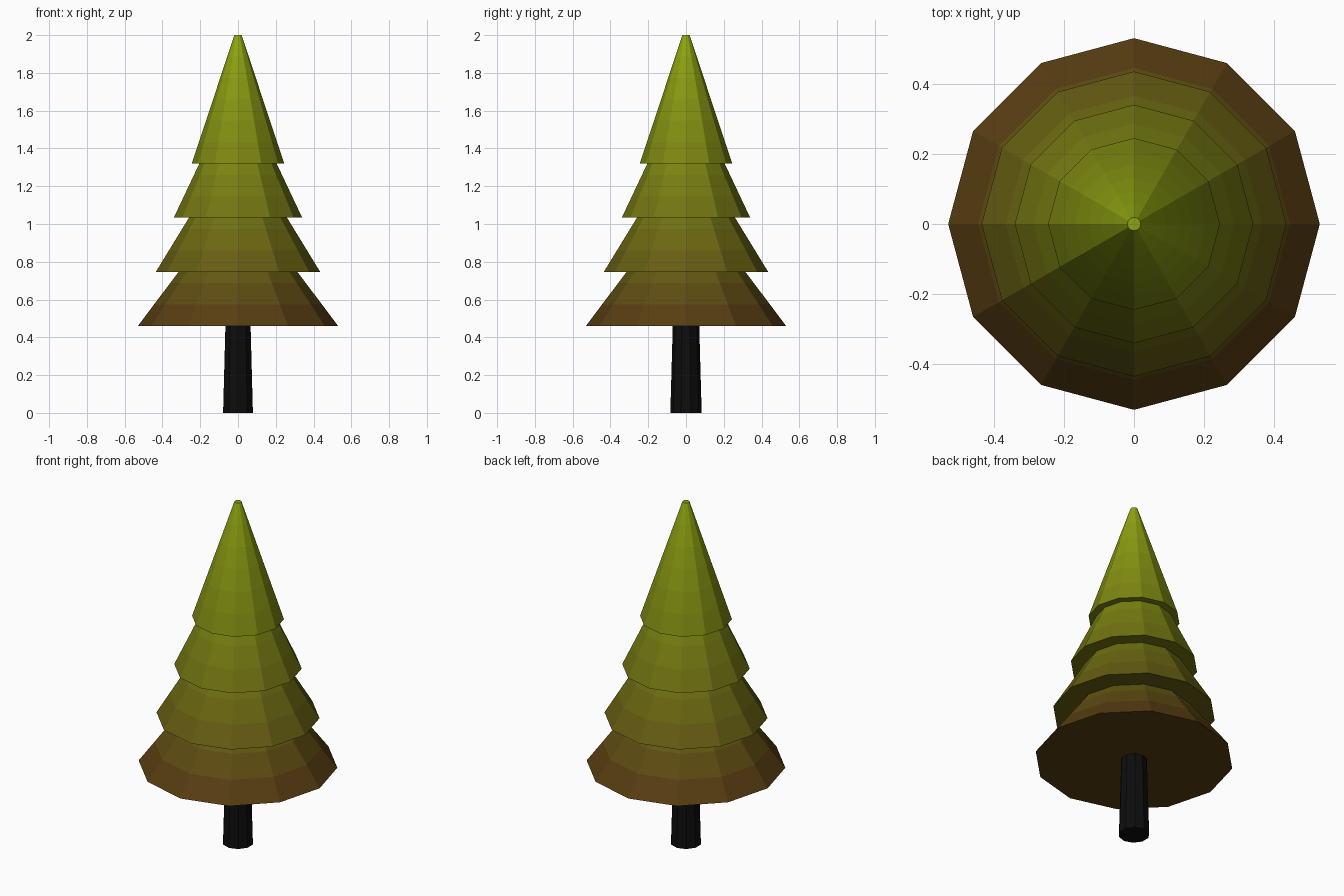
import bpy
from math import cos, sin, pi

if "Cube" in bpy.data.objects:
    bpy.data.objects.remove(bpy.data.objects["Cube"])

TOP_COLOUR = (0.28, 0.38, 0.005)
LOW_COLOUR = (0.09, 0.034, 0.006)
LOW_Z, TOP_Z = 0.46, 2.0


def material(name, colour):
    mat = bpy.data.materials.new(name)
    mat.diffuse_color = (*colour, 1)
    mat.use_nodes = True
    mat.node_tree.nodes["Principled BSDF"].inputs["Base Color"].default_value = mat.diffuse_color
    return mat


def height_colour(z):
    t = (z - LOW_Z) / (TOP_Z - LOW_Z)
    return [a + (b - a) * t for a, b in zip(LOW_COLOUR, TOP_COLOUR)]


def frustum(name, sides, z0, z1, r0, r1, bands=1, start=0.0):
    """Closed tapered prism, split into level bands for colouring."""
    verts, faces = [], []
    for i in range(bands + 1):
        t = i / bands
        r, z = r0 + (r1 - r0) * t, z0 + (z1 - z0) * t
        verts += [(r * cos(start + 2 * pi * k / sides),
                   r * sin(start + 2 * pi * k / sides), z) for k in range(sides)]
    for i in range(bands):
        for k in range(sides):
            a, b = i * sides + k, i * sides + (k + 1) % sides
            faces.append((a, b, b + sides, a + sides))
    faces.append(tuple(reversed(range(sides))))
    faces.append(tuple(range(bands * sides, (bands + 1) * sides)))
    mesh = bpy.data.meshes.new(name)
    mesh.from_pydata(verts, [], faces)
    obj = bpy.data.objects.new(name, mesh)
    bpy.context.collection.objects.link(obj)
    return obj


# Trunk
trunk = frustum("trunk", 10, 0, 0.5, 0.083, 0.069, start=pi / 2)
trunk.data.materials.append(material("bark", (0.004, 0.004, 0.004)))

# Four overlapping foliage cones, brown at the bottom to green at the tip
SIDES, BANDS, HEIGHT = 12, 6, 0.68
for n in range(4):
    z0 = LOW_Z + n * (TOP_Z - HEIGHT - LOW_Z) / 3
    tier = frustum(f"foliage_tier_{n + 1}", SIDES, z0, z0 + HEIGHT,
                   0.53 - 0.095 * n, 0.019, BANDS)
    for i in range(BANDS):
        z = z0 + HEIGHT * (i + 0.5) / BANDS
        tier.data.materials.append(material(f"needles_{n + 1}_{i + 1}", height_colour(z)))
    for face in tier.data.polygons:
        band = int((face.center.z - z0) / HEIGHT * BANDS)
        face.material_index = max(0, min(BANDS - 1, band))
